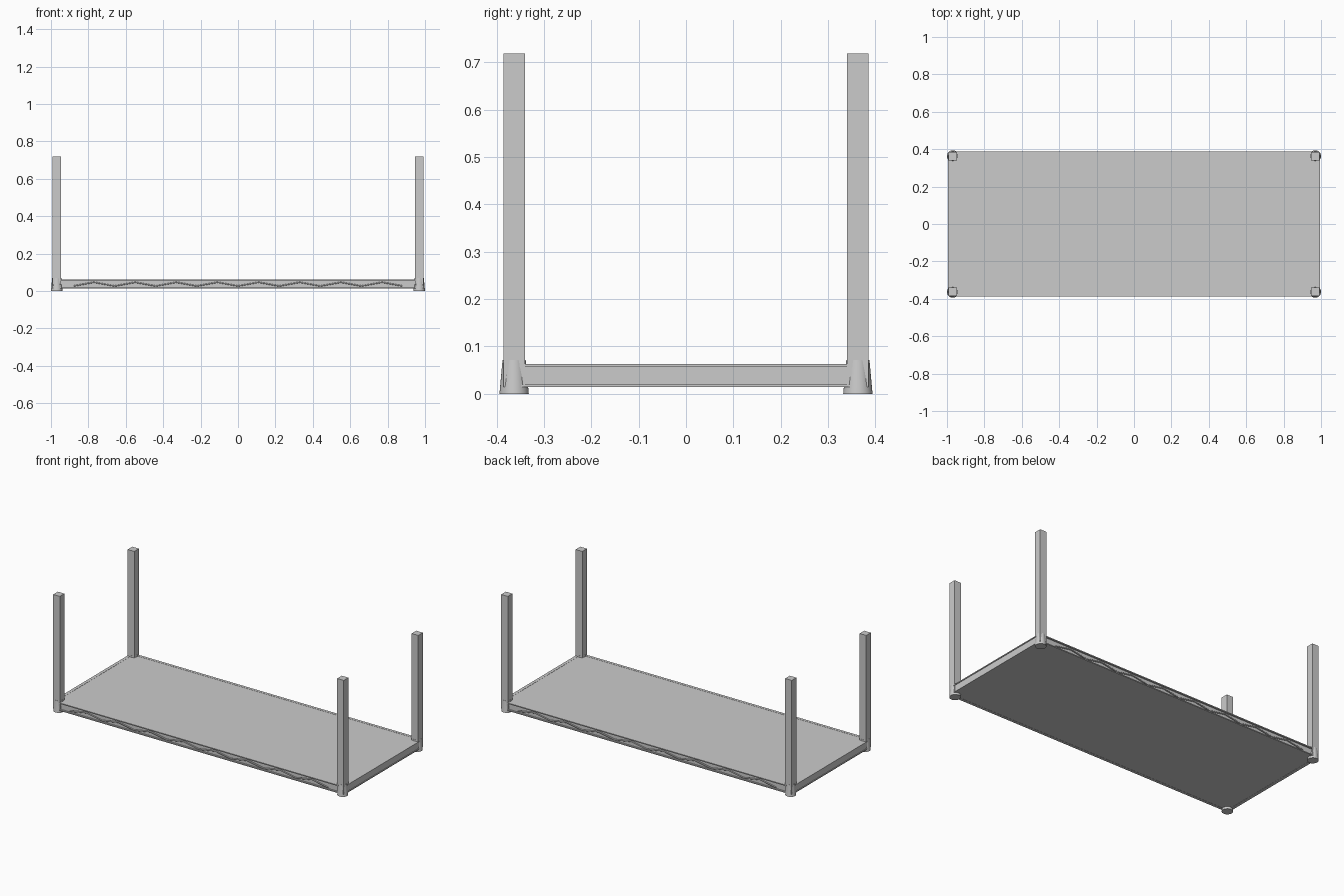
import bpy, bmesh
from mathutils import Vector

if "Cube" in bpy.data.objects:
    bpy.data.objects.remove(bpy.data.objects["Cube"])

PX, PY = 0.969, 0.363   # post centres


def box(name, x, y, z):
    """Box from (min, max) pairs."""
    bpy.ops.mesh.primitive_cube_add(size=1, location=[sum(p) / 2 for p in (x, y, z)])
    o = bpy.context.object
    o.name = name
    o.scale = [p[1] - p[0] for p in (x, y, z)]
    bpy.ops.object.transform_apply(location=False, scale=True)
    return o


def zigzag(name, y):
    """Bent wire truss running along x."""
    cu = bpy.data.curves.new(name, 'CURVE')
    cu.dimensions = '3D'
    cu.bevel_depth = 0.004
    cu.bevel_resolution = 1
    cu.use_fill_caps = True
    n = 16
    sp = cu.splines.new('POLY')
    sp.points.add(n)
    for i, p in enumerate(sp.points):
        p.co = (-0.88 + 1.76 * i / n, y, 0.047 if i % 2 else 0.027, 1)
    o = bpy.data.objects.new(name, cu)
    bpy.context.collection.objects.link(o)


# shelf deck
box("shelf_deck", (-0.982, 0.982), (-0.377, 0.377), (0.015, 0.062))

# rim lips above and below the recessed webs, and the wire trusses
for s, side in ((-1, "front"), (1, "back")):
    for z, lvl in ((0.014, "lower"), (0.057, "upper")):
        box(f"{side}_{lvl}_rim", (-0.955, 0.955), sorted((s * 0.37, s * 0.387)), (z, z + 0.006))
    zigzag(f"{side}_wire_truss", s * 0.380)
for s, side in ((-1, "left"), (1, "right")):
    for z, lvl in ((0.014, "lower"), (0.057, "upper")):
        box(f"{side}_{lvl}_rim", sorted((s * 0.975, s * 0.994)), (-0.352, 0.352), (z, z + 0.006))
    box(f"{side}_web", sorted((s * 0.975, s * 0.990)), (-0.352, 0.352), (0.017, 0.06))

# square posts standing in tapered round collars
for sx, a in ((-1, "left"), (1, "right")):
    for sy, b in ((-1, "front"), (1, "back")):
        x, y = sx * PX, sy * PY
        box(f"{b}_{a}_post", (x - 0.0225, x + 0.0225), (y - 0.0225, y + 0.0225), (0.014, 0.719))
        bpy.ops.mesh.primitive_cone_add(vertices=32, radius1=0.031, radius2=0.0245,
                                        depth=0.071, location=(x, y, 0.0355))
        bpy.context.object.name = f"{b}_{a}_collar"
        bpy.ops.object.shade_smooth_by_angle()
